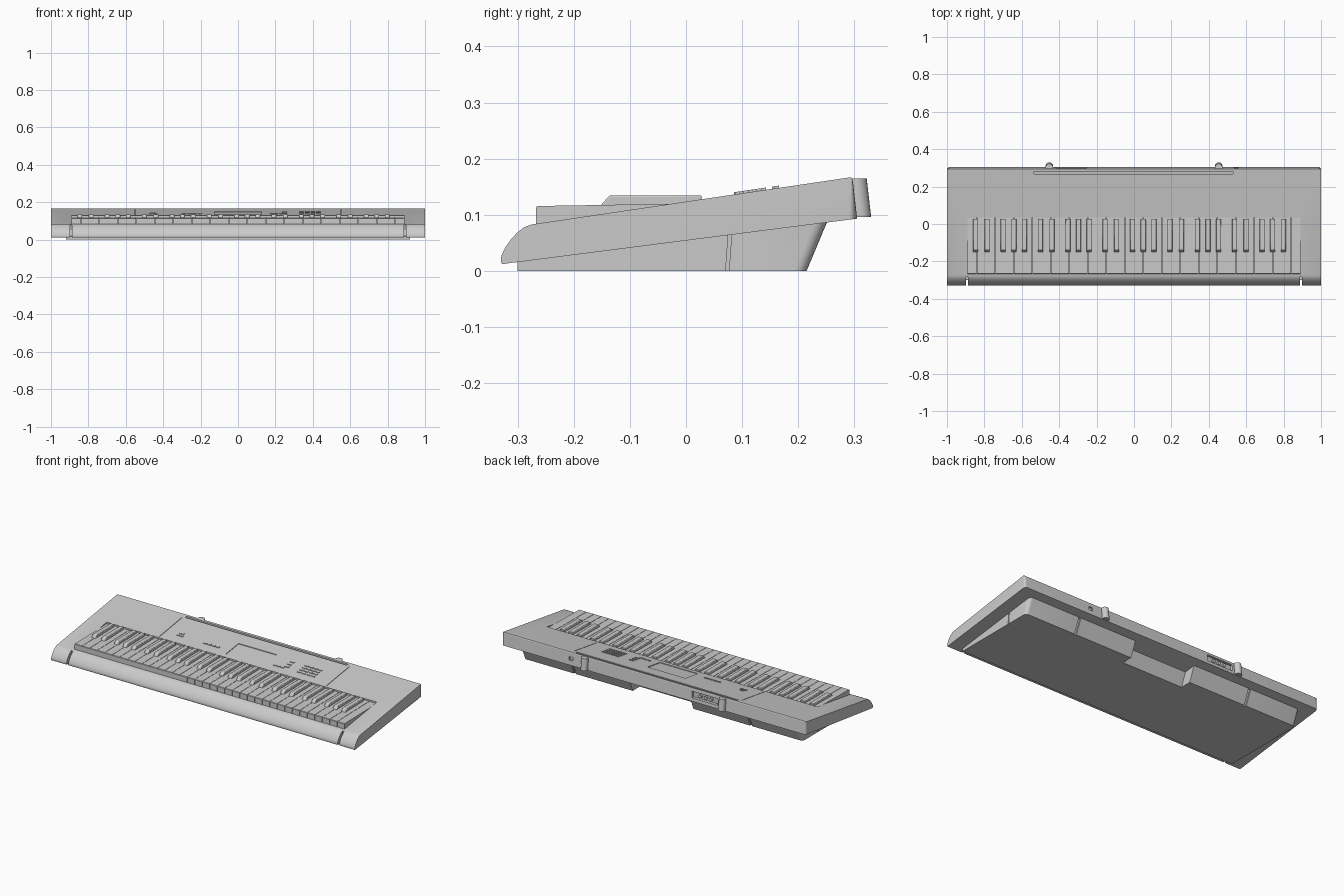
import bpy, bmesh
from math import radians

if "Cube" in bpy.data.objects:
    bpy.data.objects.remove(bpy.data.objects["Cube"])


def top_z(y):       # sloping top surface
    return 0.082 + (y + 0.28) * 0.1478


def under_z(y):     # sloping underside
    return 0.012 + (y + 0.33) * 0.1276


def prism(bm, x0, x1, profile):
    """Extrude a (y, z) profile along x."""
    a = [bm.verts.new((x0, y, z)) for y, z in profile]
    b = [bm.verts.new((x1, y, z)) for y, z in profile]
    n = len(profile)
    bm.faces.new(a)
    bm.faces.new(b[::-1])
    for i in range(n):
        j = (i + 1) % n
        bm.faces.new((a[j], a[i], b[i], b[j]))


def box(bm, x0, x1, y0, y1, z0, z1):
    prism(bm, x0, x1, [(y0, z0), (y1, z0), (y1, z1), (y0, z1)])


def on_top(bm, x0, x1, y0, y1, d0, d1):
    """Block following the sloping top, from offset d0 to d1."""
    prism(bm, x0, x1, [(y0, top_z(y0) + d0), (y1, top_z(y1) + d0),
                       (y1, top_z(y1) + d1), (y0, top_z(y0) + d1)])


def finish(name, bm):
    bmesh.ops.recalc_face_normals(bm, faces=bm.faces)
    me = bpy.data.meshes.new(name)
    bm.to_mesh(me)
    bm.free()
    ob = bpy.data.objects.new(name, me)
    bpy.context.collection.objects.link(ob)
    return ob


def activate(ob):
    bpy.ops.object.select_all(action='DESELECT')
    ob.select_set(True)
    bpy.context.view_layer.objects.active = ob


def smooth(ob, angle=30):
    activate(ob)
    bpy.ops.object.shade_smooth_by_angle(angle=radians(angle))


def carve(ob, cutter):
    activate(ob)
    m = ob.modifiers.new("cut", 'BOOLEAN')
    m.operation, m.solver, m.object = 'DIFFERENCE', 'EXACT', cutter
    bpy.ops.object.modifier_apply(modifier=m.name)
    bpy.data.objects.remove(cutter)


def round_rear_corners(bm, y_min, radius):
    edges = [e for e in bm.edges
             if all(v.co.y > y_min for v in e.verts)
             and abs(e.verts[0].co.x - e.verts[1].co.x) < 1e-5]
    bmesh.ops.bevel(bm, geom=edges, offset=radius, segments=5,
                    profile=0.5, affect='EDGES')


# Main case: wedge with rounded front
bm = bmesh.new()
prism(bm, -1, 1, [(-0.328, 0.012), (-0.33, 0.018), (-0.329, 0.027),
                  (-0.322, 0.042), (-0.312, 0.056), (-0.300, 0.069),
                  (-0.288, 0.078), (-0.275, top_z(-0.275)),
                  (0.288, top_z(0.288)), (0.294, 0.1668), (0.297, 0.163),
                  (0.305, under_z(0.305))])
round_rear_corners(bm, 0.2965, 0.015)
case = finish("case", bm)

# Recesses in the case
bm = bmesh.new()
box(bm, -0.89, 0.89, -0.268, 0.036, 0.079, 0.3)          # key bay
on_top(bm, -0.535, 0.53, 0.268, 0.281, -0.025, 0.02)     # music rest slot
on_top(bm, -0.125, 0.125, 0.066, 0.184, -0.004, 0.02)    # screen
box(bm, -0.42, -0.25, 0.285, 0.35, 0.112, 0.15)          # jack recess
box(bm, 0.535, 0.56, 0.29, 0.35, 0.12, 0.14)             # power socket
for s in (-1, 1):
    on_top(bm, s * 0.55 - 0.0015, s * 0.55 + 0.0015, 0.045, 0.262, -0.003, 0.02)
    box(bm, s * 0.893 - 0.006, s * 0.893 + 0.006, -0.4, -0.284, -0.1, 0.2)
carve(case, finish("case_cutter", bm))
smooth(case)

# Base with centre rear recess, slope grooves and side grooves
bm = bmesh.new()
prism(bm, -0.92, 0.92, [(-0.30, 0), (0.215, 0), (0.252, under_z(0.252) + 0.002),
                        (-0.30, under_z(-0.30) + 0.002)])
round_rear_corners(bm, 0.2, 0.02)
base = finish("base", bm)
bm = bmesh.new()
prism(bm, -0.2, 0.2, [(0.145, -0.01), (0.3, -0.01), (0.3, 0.1), (0.19, 0.1)])
for s in (-1, 1):
    prism(bm, s * 0.58 - 0.007, s * 0.58 + 0.007,
          [(0.201, -0.01), (0.3, -0.01), (0.3, 0.1), (0.249, 0.1)])
    prism(bm, s * 0.914, s * 0.95,
          [(0.070, -0.01), (0.076, -0.01), (0.083, 0.09), (0.077, 0.09)])
carve(base, finish("base_cutter", bm))
smooth(base)

# White keys
N = 36
PITCH = 1.78 / N
bm = bmesh.new()
for i in range(N):
    x = -0.89 + i * PITCH
    prism(bm, x + 0.001, x + PITCH - 0.001,
          [(-0.267, 0.0785), (-0.267, 0.113), (-0.265, 0.1155),
           (0.035, 0.1205), (0.035, 0.0785)])
finish("white_keys", bm)

# Black keys: groups of two and three per octave
bm = bmesh.new()
for octave in range(5):
    for step, shift in ((1, -0.006), (2, 0.006), (4, -0.007), (5, 0), (6, 0.007)):
        x = -0.89 + (octave * 7 + step) * PITCH + shift
        prism(bm, x - 0.0135, x + 0.0135,
              [(-0.152, 0.112), (-0.150, 0.119), (-0.136, 0.1345),
               (0.028, 0.1345), (0.028, 0.112)])
black = finish("black_keys", bm)
bev = black.modifiers.new("rounding", 'BEVEL')
bev.width, bev.segments = 0.003, 2
smooth(black)

# Control buttons
bm = bmesh.new()


def button(x, y, w=0.022, d=0.009):
    on_top(bm, x - w / 2, x + w / 2, y - d / 2, y + d / 2, -0.001, 0.004)


for col in range(4):
    for row in range(4):
        button(0.34 + col * 0.03, 0.092 + row * 0.023)
for y in (0.106, 0.132, 0.158):
    button(0.248, y, 0.026)
for x in (0.18, 0.205, 0.23):
    button(x, 0.09, 0.018)
for i in range(4):
    button(-0.288 + i * 0.028, 0.1)
for x in (-0.466, -0.442):
    button(x, 0.102, 0.018)
button(-0.454, 0.122, 0.025)
finish("control_buttons", bm)

# Rear pegs, leaning with the back wall
for side, s in (("left", -1), ("right", 1)):
    bm = bmesh.new()
    bmesh.ops.create_cone(bm, cap_ends=True, segments=24, radius1=0.02,
                          radius2=0.02, depth=0.069)
    for v in bm.verts:
        v.co.y += 0.306 - v.co.z * 0.115
        v.co.x += s * 0.453
        v.co.z += 0.1305
    smooth(finish(side + "_rear_peg", bm))

# Jacks inside the rear recess
for i, x in enumerate((-0.30, -0.335, -0.37)):
    bm = bmesh.new()
    bmesh.ops.create_cone(bm, cap_ends=True, segments=16, radius1=0.01,
                          radius2=0.01, depth=0.014)
    jack = finish("jack_%d" % (i + 1), bm)
    jack.location = (x, 0.289, 0.131)
    jack.rotation_euler.x = radians(90)
    smooth(jack)
